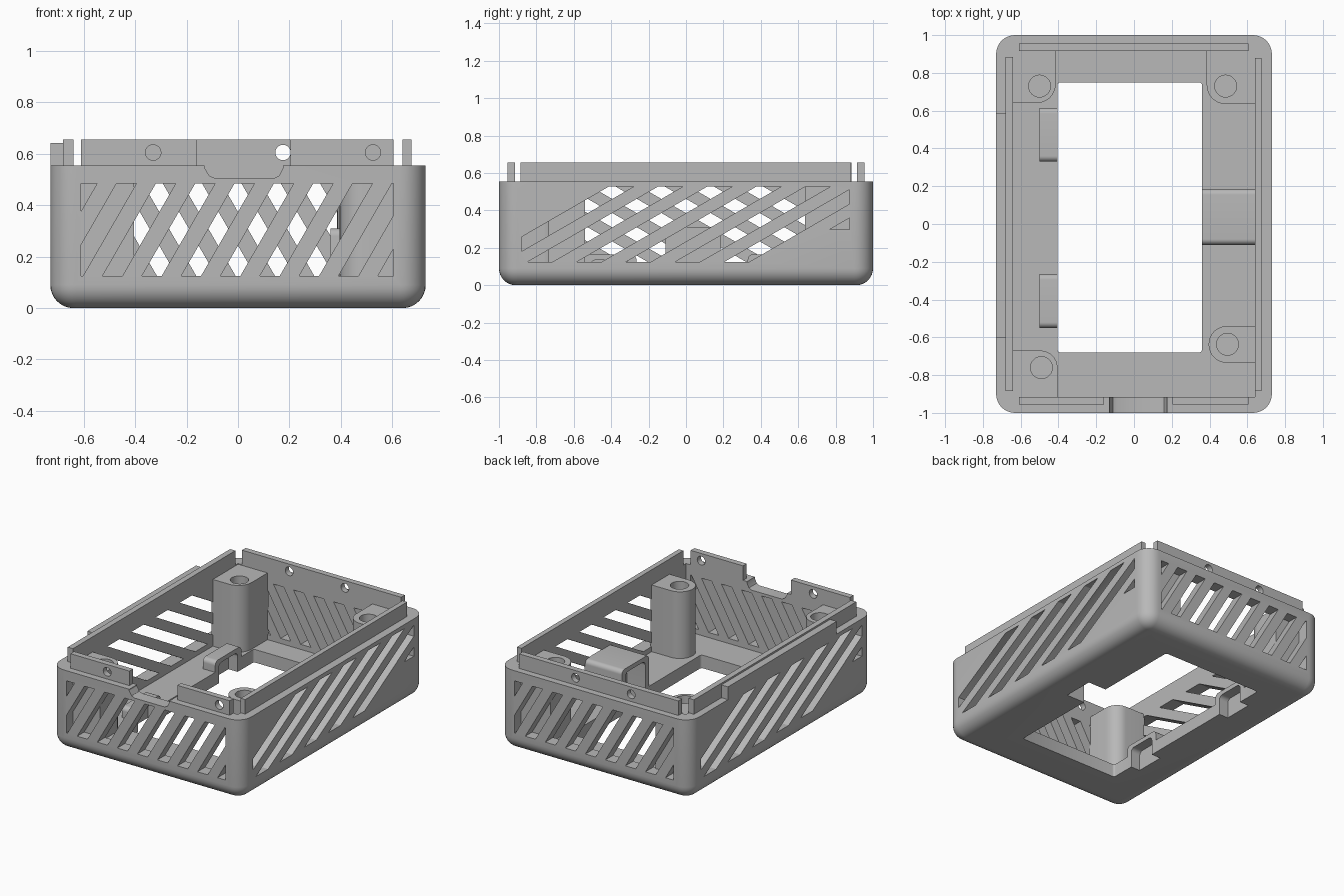
import bpy, bmesh, math

old = bpy.data.objects.get("Cube")
if old:
    bpy.data.objects.remove(old)

grey = bpy.data.materials.new("plain grey")
grey.use_nodes = True
GREY = (0.48, 0.48, 0.48, 1)
grey.diffuse_color = GREY
grey.node_tree.nodes["Principled BSDF"].inputs["Base Color"].default_value = GREY

# Main dimensions
HX, HY, RIM, LIP_TOP = 0.73, 1.0, 0.555, 0.655
IX, IY, FLOOR = 0.64, 0.915, 0.09
MAP = {"x": lambda u, v, w: (w, u, v),
       "y": lambda u, v, w: (u, w, v),
       "z": lambda u, v, w: (u, v, w)}


def rounded(u0, u1, v0, v1, radii=(0, 0, 0, 0), n=8):
    """Rectangle outline with a radius for each corner, anticlockwise from lower left."""
    corners = [(u0, v0, 1, 1), (u1, v0, -1, 1), (u1, v1, -1, -1), (u0, v1, 1, -1)]
    pts = []
    for i, ((u, v, su, sv), r) in enumerate(zip(corners, radii)):
        if r == 0:
            pts.append((u, v))
            continue
        for k in range(n + 1):
            a = math.pi + (i + k / n) * math.pi / 2
            pts.append((u + su * r + r * math.cos(a), v + sv * r + r * math.sin(a)))
    return pts


def circle(u, v, r):
    return rounded(u - r, u + r, v - r, v + r, (r * 0.999,) * 4)


def loft(bm, rings):
    """Join rings of 3D points into a closed solid."""
    loops = [[bm.verts.new(p) for p in ring] for ring in rings]
    n = len(loops[0])
    for a, b in zip(loops, loops[1:]):
        for i in range(n):
            j = (i + 1) % n
            bm.faces.new((a[i], a[j], b[j], b[i]))
    bm.faces.new(loops[0][::-1])
    bm.faces.new(loops[-1])


def make(name, solids):
    """One object from a list of ring stacks."""
    bm = bmesh.new()
    for rings in solids:
        loft(bm, rings)
    bmesh.ops.recalc_face_normals(bm, faces=bm.faces)
    mesh = bpy.data.meshes.new(name)
    bm.to_mesh(mesh)
    bm.free()
    mesh.materials.append(grey)
    ob = bpy.data.objects.new(name, mesh)
    bpy.context.collection.objects.link(ob)
    return ob


def prism(pts, lo, hi, axis="z"):
    return [[MAP[axis](u, v, w) for u, v in pts] for w in (lo, hi)]


def turned(solid):
    """The same solid turned half a turn about the vertical."""
    return [[(-x, -y, z) for x, y, z in ring] for ring in solid]


def cut(ob, solids):
    cutter = make("cutter", solids)
    cutter.hide_render = True
    mod = ob.modifiers.new("cut", "BOOLEAN")
    mod.operation, mod.solver, mod.object = "DIFFERENCE", "EXACT", cutter
    dg = bpy.context.evaluated_depsgraph_get()
    mesh = bpy.data.meshes.new_from_object(ob.evaluated_get(dg))
    ob.modifiers.clear()
    ob.data = mesh
    bpy.data.objects.remove(cutter)


def smooth(ob):
    bpy.ops.object.select_all(action="DESELECT")
    ob.select_set(True)
    bpy.context.view_layer.objects.active = ob
    bpy.ops.object.shade_smooth_by_angle(angle=math.radians(30))


def clip(pts, axis, limit, sign):
    """Keep the part of a polygon where sign * (coordinate - limit) >= 0."""
    out = []
    for p, q in zip(pts, pts[1:] + pts[:1]):
        dp, dq = sign * (p[axis] - limit), sign * (q[axis] - limit)
        if dp >= 0:
            out.append(p)
        if dp * dq < 0:
            t = dp / (dp - dq)
            out.append((p[0] + t * (q[0] - p[0]), p[1] + t * (q[1] - p[1])))
    return out


def slots(start, period, count, angle, u0, u1, z0, z1, last_floor=None):
    """Leaning slots, trimmed to a rectangle."""
    lean = (z1 - z0) / math.tan(math.radians(angle))
    result = []
    for k in range(count):
        a = start + k * period
        b = a + period * 0.505
        poly = [(a, z0), (b, z0), (b + lean, z1), (a + lean, z1)]
        poly = clip(clip(poly, 0, u0, 1), 0, u1, -1)
        if last_floor and k == count - 1:
            poly = clip(poly, 1, last_floor, 1)
        if len(poly) > 2:
            result.append(poly)
    return result


# Case shell with rounded vertical corners and a rounded bottom edge
R, F = 0.1, 0.09
rings = []
for k in range(9):
    a = k / 8 * math.pi / 2
    d, z = F * (1 - math.sin(a)), F * (1 - math.cos(a))
    rings.append([(x, y, z) for x, y in
                  rounded(-HX + d, HX - d, -HY + d, HY - d, (R - d,) * 4)])
rings.append([(x, y, RIM) for x, y, z in rings[-1]])
case = make("case_shell", [rings])
cut(case, [prism(rounded(-IX, IX, -IY, IY), FLOOR, 1)])
cut(case, [prism(rounded(-0.405, 0.36, -0.68, 0.75, (0.015,) * 4, 3), -0.1, 0.3)])

# Slanted vents in the four walls
vents = []
for poly in slots(-0.833, 0.153, 10, 60, -0.61, 0.605, 0.125, 0.485):
    solid = prism(poly, -1.1, -0.88, "y")
    vents += [solid, turned(solid)]
for poly in slots(-1.109, 0.263, 7, 30, -0.88, 0.875, 0.125, 0.527, 0.297):
    solid = prism(poly, 0.6, 0.8, "x")
    vents += [solid, turned(solid)]
cut(case, vents)

# Finger notch in the front wall
cut(case, [prism([(-0.13, 0.6), (-0.13, 0.545), (-0.112, 0.515), (-0.09, 0.505),
                  (0.14, 0.505), (0.16, 0.515), (0.175, 0.545), (0.175, 0.6)],
                 -1.1, -0.88, "y")])

# Hollow clip housings along the window: x range, y range, top, pocket x range
for name, x0, x1, y0, y1, top, p0, p1 in (
        ("clip_housing_right", 0.36, 0.645, -0.11, 0.185, 0.31, 0.3, 0.5),
        ("clip_housing_left_front", -0.5, -0.405, -0.55, -0.265, 0.165, -0.475, -0.35),
        ("clip_housing_left_back", -0.5, -0.405, 0.33, 0.615, 0.165, -0.475, -0.35)):
    round_top = (0, 0, 0.03, 0.03)
    housing = make(name, [prism(rounded(y0, y1, FLOOR - 0.01, top, round_top), x0, x1, "x")])
    pocket = prism(rounded(y0 + 0.04, y1 - 0.04, -0.1, top - 0.03, round_top), p0, p1, "x")
    cut(housing, [pocket])
    cut(case, [pocket])
    smooth(housing)
smooth(case)

# Screw posts: outline and hole centre
W, D = IX + 0.01, IY + 0.01
for name, outline, hx, hy in (
        ("post_back_left", rounded(-W, -0.415, 0.64, D, (0, 0.1, 0, 0)), -0.5, 0.73),
        ("post_back_right", rounded(0.385, W, 0.635, D, (0.1, 0, 0, 0)), 0.485, 0.73),
        ("post_front_left", rounded(-W, -0.405, -D, -0.67, (0, 0, 0.09, 0)), -0.49, -0.76),
        ("post_front_right", rounded(0.395, W, -0.735, -0.54, (0.097, 0, 0, 0.097)),
         0.495, -0.637)):
    post = make(name, [prism(outline, FLOOR - 0.01, 0.55)])
    cut(post, [prism(circle(hx, hy, 0.058), 0.25, 0.7)])
    smooth(post)

# Raised lips around the rim, some with screw holes
for name, x0, x1, y0, y1, top, holes in (
        ("lip_front_left", -0.61, -0.16, -0.955, -IY, LIP_TOP, [-0.33]),
        ("lip_front_right", 0.205, 0.605, -0.955, -IY, LIP_TOP, [0.525]),
        ("lip_back", -0.61, 0.605, IY, 0.955, LIP_TOP, [-0.25, 0.175]),
        ("lip_right", IX, 0.675, -0.885, 0.88, LIP_TOP, []),
        ("lip_left", -0.68, -IX, -0.885, 0.885, LIP_TOP, []),
        ("lip_left_outer", -HX, -0.68, -0.6, 0.585, 0.643, [])):
    lip = make(name, [prism(rounded(x0, x1, y0, y1), RIM - 0.005, top)])
    if holes:
        cut(lip, [prism(circle(x, 0.605, 0.03), y0 - 0.1, y1 + 0.1, "y") for x in holes])
        smooth(lip)
